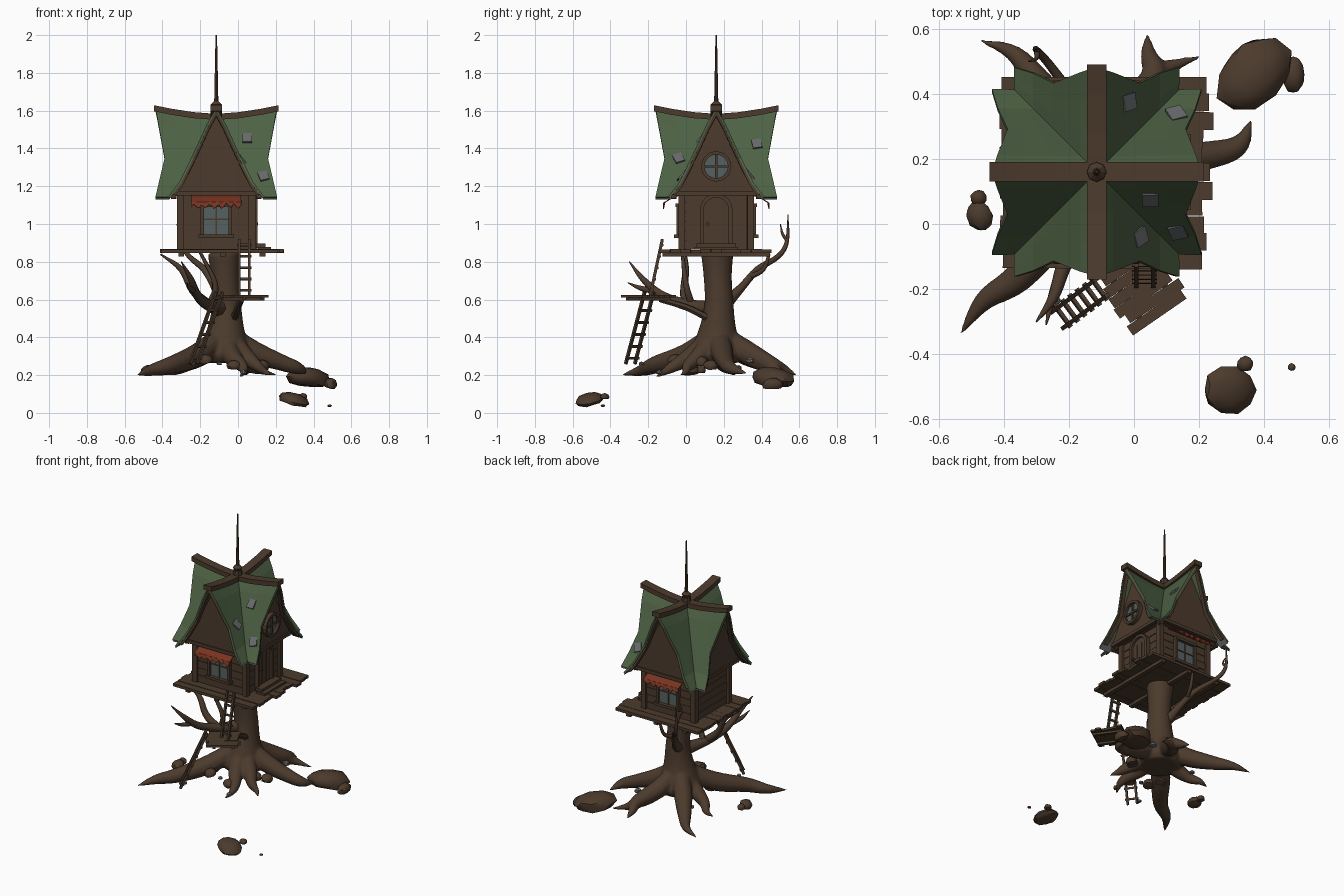
import bpy, bmesh, math, random
from mathutils import Matrix, Vector, Euler

if "Cube" in bpy.data.objects:
    bpy.data.objects.remove(bpy.data.objects["Cube"])
random.seed(4)
CX, CY = -0.115, 0.16

def material(name, rgb):
    m = bpy.data.materials.new(name)
    m.diffuse_color = (*rgb, 1)
    m.use_nodes = True
    m.node_tree.nodes["Principled BSDF"].inputs["Base Color"].default_value = m.diffuse_color
    return m

WOOD = material("brown wood", (0.072, 0.043, 0.026))
GREEN = material("green roof", (0.074, 0.119, 0.057))
RED = material("red cloth", (0.190, 0.034, 0.014))
GLASS = material("grey blue glass", (0.090, 0.120, 0.122))
GREY = material("grey slate", (0.135, 0.140, 0.148))

def finish(name, bm, mat, angle=0, thick=0):
    bmesh.ops.recalc_face_normals(bm, faces=bm.faces)
    me = bpy.data.meshes.new(name)
    bm.to_mesh(me)
    me.materials.append(mat)
    ob = bpy.data.objects.new(name, me)
    bpy.context.collection.objects.link(ob)
    if angle:
        me.polygons.foreach_set("use_smooth", [True] * len(me.polygons))
        me.set_sharp_from_angle(angle=math.radians(angle))
    if thick:
        mod = ob.modifiers.new("thickness", 'SOLIDIFY')
        mod.thickness, mod.offset = thick, 0
    return ob

def place(c, rot, size=(1, 1, 1)):
    return Matrix.Translation(c) @ Euler(rot).to_matrix().to_4x4() @ Matrix.Diagonal((*size, 1))

def box(bm, c, size, M=Matrix(), rot=(0, 0, 0)):
    bmesh.ops.create_cube(bm, size=1, matrix=M @ place(c, rot, size))

def prism(bm, pts, y0, y1, M=Matrix()):
    a, b = ([bm.verts.new(M @ Vector((x, y, z))) for x, z in pts] for y in (y0, y1))
    bm.faces.new(a)
    bm.faces.new(b[::-1])
    for i in range(len(a)):
        bm.faces.new((a[i - 1], b[i - 1], b[i], a[i]))

def tube(bm, pts, sides=10, sub=4):  # smooth tapered tube through (x, y, z, radius)
    P = [Vector(p) for p in pts]
    P = [2 * P[0] - P[1]] + P + [2 * P[-1] - P[-2]]
    path, rings, u = [], [], None
    for a, b, c, d in zip(P, P[1:], P[2:], P[3:]):
        for t in [k / sub for k in range(sub)]:
            path.append(0.5 * (2 * b + (c - a) * t + (2 * a - 5 * b + 4 * c - d) * t * t
                               + (3 * b - a - 3 * c + d) * t ** 3))
    path.append(P[-2])
    for i, p in enumerate(path):
        d = (path[min(i + 1, len(path) - 1)] - path[max(i - 1, 0)]).xyz.normalized()
        u = (u - d * u.dot(d)).normalized() if u else d.orthogonal().normalized()
        v = d.cross(u)
        rings.append([bm.verts.new(p.xyz + max(p.w, 0.001) * (u * math.cos(a) + v * math.sin(a)))
                      for a in [2 * math.pi * k / sides for k in range(sides)]])
    for r, s in zip(rings, rings[1:]):
        for k in range(sides):
            bm.faces.new((r[k - 1], r[k], s[k], s[k - 1]))
    bm.faces.new(rings[0])
    bm.faces.new(rings[-1])

def side(k):  # local -y points outward: 0 front, 1 right, 2 back, 3 left
    return Matrix.Translation((CX, CY, 0)) @ Matrix.Rotation(k * math.pi / 2, 4, 'Z')

# Trunk fused with its roots
bm = bmesh.new()
tube(bm, [(-.07, .165, .265, .12), (-.07, .165, .31, .145), (-.068, .165, .38, .119), (-.063, .17, .47, .093),
          (-.06, .175, .58, .077), (-.068, .168, .72, .075), (-.075, .165, .85, .087)], 20)
for r in (
    [(-.21, .01, .31, .062), (-.35, -.16, .255, .048), (-.46, -.235, .225, .032), (-.535, -.34, .2, .006)],
    [(.08, .19, .325, .06), (.22, .21, .27, .046), (.32, .24, .235, .034), (.362, .32, .21, .006)],
    [(-.18, .29, .325, .06), (-.29, .43, .26, .045), (-.37, .525, .225, .027), (-.475, .565, .2, .006)],
    [(-.02, .32, .325, .06), (.06, .45, .26, .043), (.045, .52, .23, .027), (.04, .585, .2, .006)],
    [(.0, .34, .29, .045), (.08, .46, .24, .032), (.13, .49, .22, .02), (.205, .515, .2, .006)],
    [(-.04, .04, .31, .052), (.02, -.06, .25, .034), (.03, -.11, .22, .022), (.01, -.16, .19, .006)],
    [(.03, .08, .31, .05), (.1, .01, .25, .032), (.14, .0, .22, .02), (.175, -.03, .2, .006)],
    [(-.18, .17, .31, .052), (-.28, .2, .25, .036), (-.33, .25, .22, .022), (-.385, .25, .2, .006)]):
    tube(bm, [(-.068, .167, .43, .05)] + r)
trunk = finish("trunk_and_roots", bm, WOOD)
fuse = trunk.modifiers.new("fuse", 'REMESH')
fuse.mode, fuse.voxel_size, fuse.use_smooth_shade = 'VOXEL', .008, True
soft = trunk.modifiers.new("soften", 'SMOOTH')
soft.factor, soft.iterations = .5, 12
# Branches
bm = bmesh.new()
for b in (
    [(-.08, .16, .55, .05), (-.13, .06, .56, .036), (-.18, -.04, .585, .028), (-.22, -.14, .63, .023),
     (-.25, -.23, .71, .016), (-.3, -.3, .8, .003)],
    [(-.16, .0, .575, .026), (-.24, -.01, .65, .021), (-.3, .0, .76, .016), (-.41, .0, .84, .004)],
    [(-.23, -.16, .645, .017), (-.255, -.24, .66, .013), (-.27, -.31, .69, .002)],
    [(-.15, .03, .57, .02), (-.12, .0, .68, .015), (-.2, -.02, .85, .008)],
    [(-.08, .19, .56, .04), (-.12, .29, .66, .022), (-.18, .38, .76, .018), (-.26, .49, .83, .014),
     (-.3, .535, .91, .011), (-.3, .54, 1.05, .002)],
    [(-.15, .34, .72, .014), (-.12, .41, .76, .012), (-.11, .44, .84, .008)],
    [(-.3, .535, .91, .009), (-.3, .51, .95, .007), (-.325, .5, 1.0, .002)]):
    tube(bm, b, 8)
finish("branches", bm, WOOD, 60)
# Platform planks and joists
bm = bmesh.new()
for i in range(11):
    x0, x1 = -.40 - random.uniform(0, .015), random.uniform(.205, .25)
    box(bm, ((x0 + x1) / 2, -.11 + i * .0535, .856 + random.uniform(-.003, .003)), (x1 - x0, .0545, .018),
        rot=(0, 0, random.uniform(-.012, .012)))
for x in (-.3, -.08, .13):
    box(bm, (x, .16, .838), (.03, .57, .022))
finish("platform", bm, WOOD)
# Lower landing
bm = bmesh.new()
L = place((.028, -.2, .617), (0, 0, .62))
for i in range(6):
    box(bm, (random.uniform(-.012, .012), -.083 + i * .034, 0), (.2, .034, .014), L, (0, 0, random.uniform(-.04, .04)))
for x in (-.06, .06):
    box(bm, (x, 0, -.013), (.02, .19, .016), L)
tube(bm, [(-.02, .12, .5, .02), (0, .0, .56, .018), (.02, -.14, .6, .014)], 6)
finish("lower_landing", bm, WOOD)
# Ladders
for name, a, b, width, n in (("lower_ladder", (-.235, -.295, .26), (-.1, -.195, .64), .06, 6),
                             ("upper_ladder", (.033, -.19, .62), (.033, -.125, .92), .052, 5)):
    a, b = Vector(a), Vector(b)
    d, x = b - a, Vector((a.y - b.y, b.x - a.x, 0)).normalized()
    z = d.normalized()
    M = Matrix.Translation((a + b) / 2) @ Matrix((x, z.cross(x), z)).transposed().to_4x4()
    bm = bmesh.new()
    for s in (-1, 1):
        box(bm, (s * width / 2, 0, 0), (.013, .016, d.length), M)
    for i in range(n):
        box(bm, (0, -.006, d.length * ((i + .5) / n - .5)), (width + .025, .012, .012), M)
    finish(name, bm, WOOD)
# House walls of stacked planks with corner posts
bm = bmesh.new()
box(bm, (CX, CY, 1.015), (.374, .364, .3))
for i in range(6):
    g = random.uniform(.37, .38)
    box(bm, (CX, CY, .89 + i * .05), (g + .012, g, .047))
for sx in (-1, 1):
    for sy in (-1, 1):
        box(bm, (CX + sx * .19, CY + sy * .182, 1.015), (.036, .036, .31), rot=(0, 0, sx * sy * .04))
finish("house_walls", bm, WOOD)
# Roof: gable half-width and height, with an overhang narrowest at mid height
PROFILE = [(0, 1.575), (.045, 1.5), (.09, 1.41), (.128, 1.335), (.19, 1.215), (.25, 1.14)]

def slope(bm, rows, M, sgn, drop=0, edge=None, n=3):
    grid = []
    for w, z in rows:
        r = .274 + .048 * abs(z - 1.335) / (.24 if z > 1.335 else .195)
        a, b = (r + edge[0], r + edge[1]) if edge else (w, r)
        run = [a + (b - a) * j / n for j in range(n + 1)]
        grid.append([bm.verts.new(M @ Vector((sgn * w, -y, z - drop + .035 * (y / .32) ** 2 * (z - 1.14) / .435)))
                     for y in run])
    for a, b in zip(grid, grid[1:]):
        for j in range(n):
            bm.faces.new((a[j], a[j + 1], b[j + 1], b[j]))

roof, rim, gable, lining = (bmesh.new() for _ in range(4))
for k in range(4):
    M = side(k)
    for s in (-1, 1):
        slope(roof, PROFILE, M, s)
        slope(rim, PROFILE[:-1] + [(.225, 1.171)], M, s, .016, (-.03, -.004), 1)
        slope(lining, [(.215, 1.184), (.25, 1.14)], M, s, .009, None, 1)
        box(gable, (s * .215, -.225, 1.155), (.05, .03, .018), M, (0, s * .6, 0))
    half = [(max(w - .004, 0), z) for w, z in PROFILE[:-1]] + [(.222, 1.165)]
    prism(gable, half + [(-x, z) for x, z in half[:0:-1]], -.247, -.01, M)
    box(gable, (0, -.245, 1.163), (.43, .022, .022), M)
bmesh.ops.remove_doubles(roof, verts=roof.verts, dist=.0005)
finish("roof", roof, GREEN, 0, .012)
finish("gable_rims", rim, WOOD, 0, .022)
finish("gables", gable, WOOD)
finish("eave_lining", lining, GREY, 0, .003)
# Crossed ridge beams
bm = bmesh.new()
top = [(x, 1.583 + .046 * (abs(x) / .33) ** 1.6) for x in (-.33, -.24, -.12, 0, .12, .24, .33)]
for k in (0, 1):
    prism(bm, top + [(x, z - .032) for x, z in top[::-1]], -.03, .03, side(k))
finish("ridge_beams", bm, WOOD)
# Finial
bm = bmesh.new()
for z0, z1, r0, r1 in ((1.57, 1.615, .032, .028), (1.615, 1.632, .022, .03), (1.632, 1.65, .03, .012), (1.65, 2, .011, .004)):
    bmesh.ops.create_cone(bm, cap_ends=True, segments=8, radius1=r0, radius2=r1, depth=z1 - z0,
                          matrix=Matrix.Translation((CX, CY, (z0 + z1) / 2)))
finish("finial", bm, WOOD)
# Windows and ragged awnings, front and back
for k, label in ((0, "front"), (2, "back")):
    M, bm = side(k), bmesh.new()
    for s in (-1, 1):
        box(bm, (s * .075, -.197, 1.015), (.018, .026, .16), M)
    for z, w, d in ((.935, .19, .045), (1.1, .17, .03)):
        box(bm, (0, -.2, z), (w, d, .018), M)
    box(bm, (0, -.194, 1.015), (.008, .016, .15), M)
    box(bm, (0, -.194, 1.025), (.14, .016, .008), M)
    finish(label + "_window_frame", bm, WOOD)
    bm = bmesh.new()
    box(bm, (0, -.193, 1.015), (.14, .008, .15), M)
    finish(label + "_window_glass", bm, GLASS)
    bm, cols = bmesh.new(), []
    for i in range(21):
        x, hem = -.132 + .264 * i / 20, 1.094 + .011 * math.sin(i * 1.9) + random.uniform(-.006, .006)
        cols.append([bm.verts.new(M @ Vector((x, y, z))) for y, z in
                     ((-.193, 1.153), (-.235, 1.138), (-.272, 1.115), (-.28, hem))])
    for a, b in zip(cols, cols[1:]):
        for j in range(3):
            bm.faces.new((a[j], b[j], b[j + 1], a[j + 1]))
    finish(label + "_awning", bm, RED, 0, .006)
# Arched door with frame, knob and steps; round window in the gable above
def arch(w):
    return [(w, .865)] + [(w * math.cos(i * math.pi / 10), 1.075 + w * math.sin(i * math.pi / 10)) for i in range(11)] + [(-w, .865)]

def circle(r):
    return [(r * math.cos(math.pi * i / 10), 1.305 + r * math.sin(math.pi * i / 10)) for i in range(20)]

def ring(bm, o, i, y0, y1, M, start):
    for k in range(start, len(o)):
        prism(bm, [o[k - 1], o[k], i[k], i[k - 1]], y0, y1, M)

bm, M = bmesh.new(), side(1)
prism(bm, arch(.066), -.203, -.18, M)
ring(bm, arch(.086), arch(.066), -.218, -.18, M, 1)
for c, size in (((-.022, -.204, .99), (.003, .006, .22)), ((.022, -.204, .99), (.003, .006, .22)), ((-.045, -.212, 1), (.014, .018, .014)),
                ((0, -.235, .885), (.21, .05, .022)), ((0, -.255, .872), (.23, .07, .014))):
    box(bm, c, size, M)
finish("door", bm, WOOD)
bm = bmesh.new()
ring(bm, circle(.08), circle(.062), -.274, -.24, M, 0)
for size in ((.012, .016, .12), (.12, .016, .012)):
    box(bm, (0, -.258, 1.305), size, M)
finish("round_window_frame", bm, WOOD)
bm = bmesh.new()
prism(bm, circle(.062), -.256, -.248, M)
finish("round_window_glass", bm, GLASS)
# Loose slates on the roof
bm = bmesh.new()
for x, y, z, spin in ((-.015, .375, 1.425, .2), (.13, .34, 1.265, .4), (.05, .075, 1.455, 0), (.02, -.04, 1.35, .4), (.135, -.025, 1.255, .3)):
    dx, dy = x - CX, y - CY
    n = Vector((math.copysign(1.2, dx), 0, 1) if abs(dx) < abs(dy) else (0, math.copysign(1.2, dy), 1))
    box(bm, (0, 0, 0), (.05, .058, .01), Matrix.Translation((x, y, z)) @ n.to_track_quat('Z', 'Y').to_matrix().to_4x4(), (0, 0, spin))
finish("roof_slates", bm, GREY)
# Boulders and pebbles
def rock(bm, c, size, rot=(0, 0, 0), sub=2):
    for v in bmesh.ops.create_icosphere(bm, subdivisions=sub, radius=1)["verts"]:
        p = v.co * random.uniform(.92, 1.06)
        p.z = max(p.z, -.6)
        v.co = place(c, rot, size) @ p

bm = bmesh.new()
for c, size, rot in (((.37, .46, .18), (.135, .1, .062), (0, .1, .8)), ((.49, .46, .15), (.034, .06, .035), (0, .3, 0)),
                     ((-.475, .025, .222), (.04, .05, .032), (0, -.2, .4)), ((-.478, .08, .225), (.025, .025, .025), (0, 0, 0)),
                     ((.293, -.51, .07), (.084, .074, .036), (.1, .3, -.3)), ((.342, -.43, .085), (.026, .024, .02), (0, 0, 0)),
                     ((.485, -.44, .037), (.012, .012, .008), (0, 0, 0))):
    rock(bm, c, size, rot)
for x, y, z in ((-.17, -.06, .28), (-.2, .02, .27), (.08, .08, .27), (.13, .13, .25), (-.02, -.07, .25)):
    rock(bm, (x, y, z), (.04, .036, .03), (.2, .1, x * 9))
finish("boulders", bm, WOOD, 35)
bm = bmesh.new()
for x, y, z, r in ((-.24, -.235, .26, .016), (-.1, -.05, .26, .016), (.03, -.14, .215, .02), (.13, .34, .275, .025), (-.24, .28, .24, .018)):
    rock(bm, (x, y, z), (r, r, r * .8), (0, 0, x * 7), 1)
finish("pebbles", bm, GREY)
